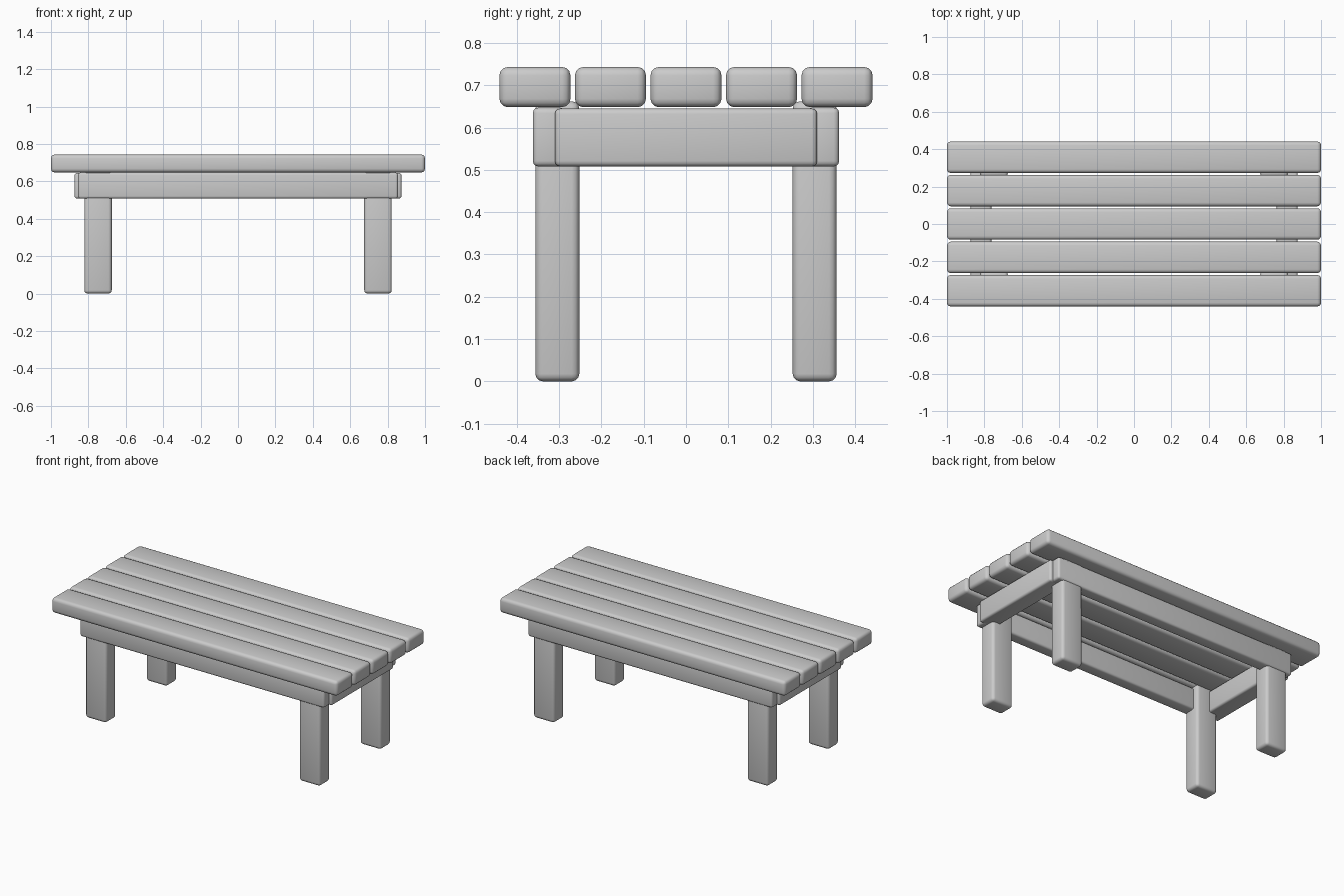
import bpy

old = bpy.data.objects.get("Cube")
if old:
    bpy.data.objects.remove(old, do_unlink=True)

# One plain finish for the whole table
GREY = (0.6, 0.6, 0.6, 1)
finish = bpy.data.materials.new("light_grey")
finish.use_nodes = True
finish.diffuse_color = GREY
finish.node_tree.nodes["Principled BSDF"].inputs["Base Color"].default_value = GREY


def beam(name, x, y, z, radius):
    """Rounded timber spanning the given (low, high) ranges."""
    spans = (x, y, z)
    bpy.ops.mesh.primitive_cube_add(size=1, location=[(a + b) / 2 for a, b in spans])
    obj = bpy.context.object
    obj.name = name
    obj.scale = [b - a for a, b in spans]
    bpy.ops.object.transform_apply(location=False, rotation=False, scale=True)
    obj.data.materials.append(finish)
    bevel = obj.modifiers.new("rounded_edges", "BEVEL")
    bevel.width = radius
    bevel.segments = 3
    bpy.ops.object.shade_smooth()
    return obj


def side(sign, low, high):
    return tuple(sorted((sign * low, sign * high)))


# Five top planks
for i in range(5):
    y = (i - 2) * 0.1785
    beam(f"top_plank_{i + 1}", (-1, 1), (y - 0.084, y + 0.084), (0.648, 0.743), 0.02)

# Rails under the planks
for sy, label in ((-1, "front"), (1, "back")):
    beam(f"{label}_rail", (-0.855, 0.855), side(sy, 0.285, 0.362), (0.508, 0.647), 0.013)
for sx, label in ((-1, "right"), (1, "left")):
    beam(f"{label}_end_rail", side(sx, 0.763, 0.874), (-0.31, 0.31), (0.508, 0.645), 0.013)

# Four legs
for sx, x_label in ((-1, "right"), (1, "left")):
    for sy, y_label in ((-1, "front"), (1, "back")):
        beam(f"{y_label}_{x_label}_leg", side(sx, 0.675, 0.822),
             side(sy, 0.252, 0.356), (0, 0.662), 0.018)
